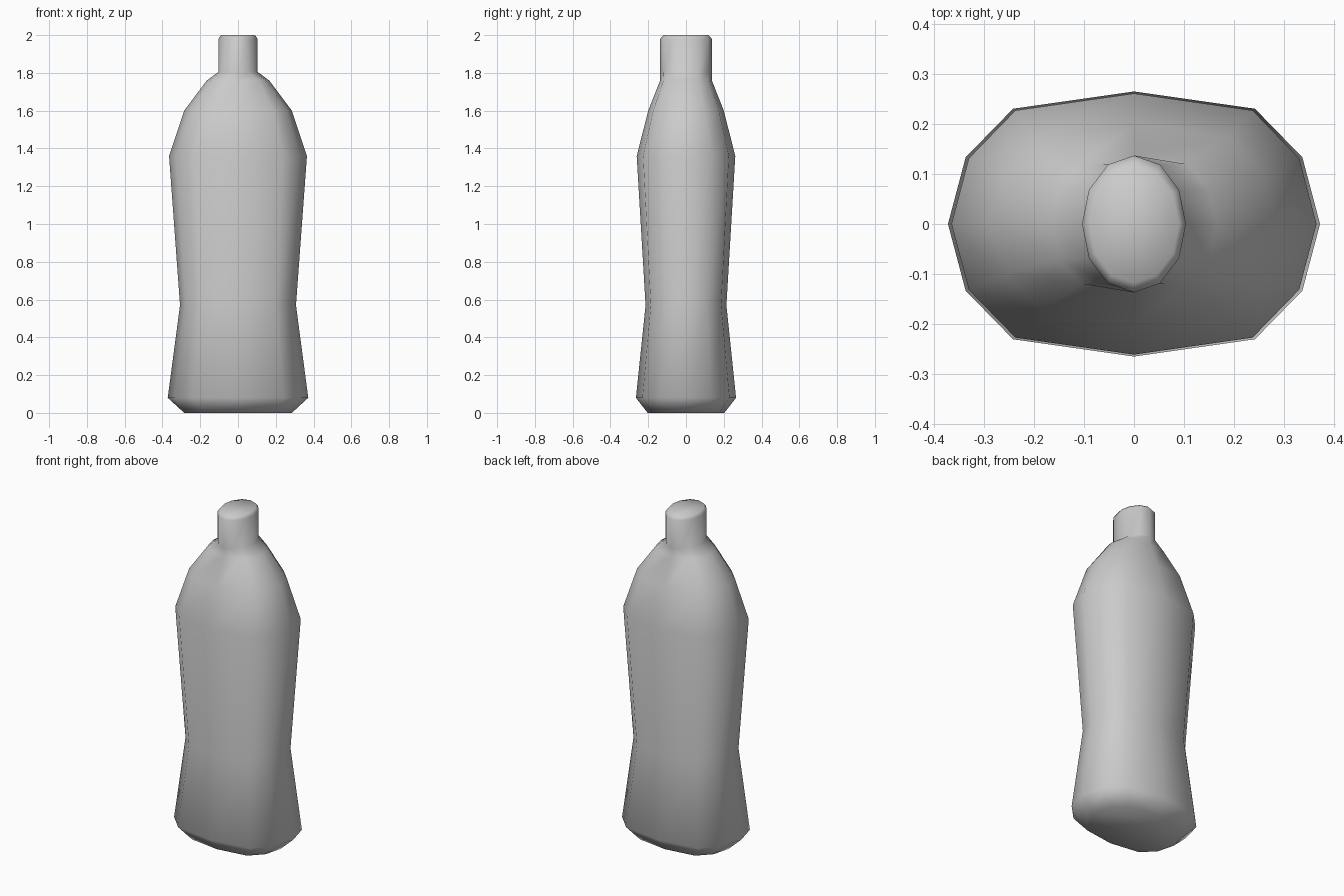
import bpy, bmesh, math

if "Cube" in bpy.data.objects:
    bpy.data.objects.remove(bpy.data.objects["Cube"])

# Unit cross-sections, 12 sides: rounded-box body and oval neck
quarter = [(1, 0), (0.905, 0.503), (0.65, 0.87)]
BODY = (quarter + [(0, 1)] + [(-x, y) for x, y in reversed(quarter)]
        + [(-x, -y) for x, y in quarter[1:]] + [(0, -1)]
        + [(x, -y) for x, y in reversed(quarter[1:])])
OVAL = [(math.cos(i * math.pi / 6), math.sin(i * math.pi / 6)) for i in range(12)]

# Rings from base to mouth: section, half width, half depth, height
RINGS = [
    (BODY, 0.285, 0.203, 0.0),
    (BODY, 0.372, 0.265, 0.08),
    (BODY, 0.307, 0.214, 0.57),
    (BODY, 0.365, 0.261, 1.36),
    (BODY, 0.285, 0.200, 1.60),
    (BODY, 0.165, 0.137, 1.76),
    (OVAL, 0.104, 0.137, 1.805),
    (OVAL, 0.104, 0.137, 1.98),
    (OVAL, 0.090, 0.118, 2.0),
]


def loft(name, rings):
    bm = bmesh.new()
    loops = [[bm.verts.new((x * w, y * d, z)) for x, y in section]
             for section, w, d, z in rings]
    for low, high in zip(loops, loops[1:]):
        n = len(low)
        for i in range(n):
            j = (i + 1) % n
            bm.faces.new((low[i], low[j], high[j], high[i]))
    bm.faces.new(loops[0][::-1])
    bm.faces.new(loops[-1])
    bmesh.ops.recalc_face_normals(bm, faces=bm.faces)
    for f in bm.faces:
        f.smooth = True
    mesh = bpy.data.meshes.new(name)
    bm.to_mesh(mesh)
    bm.free()
    obj = bpy.data.objects.new(name, mesh)
    bpy.context.collection.objects.link(obj)
    return obj


# Waisted bottle with shoulder, neck and closed cap
loft("bottle", RINGS)
